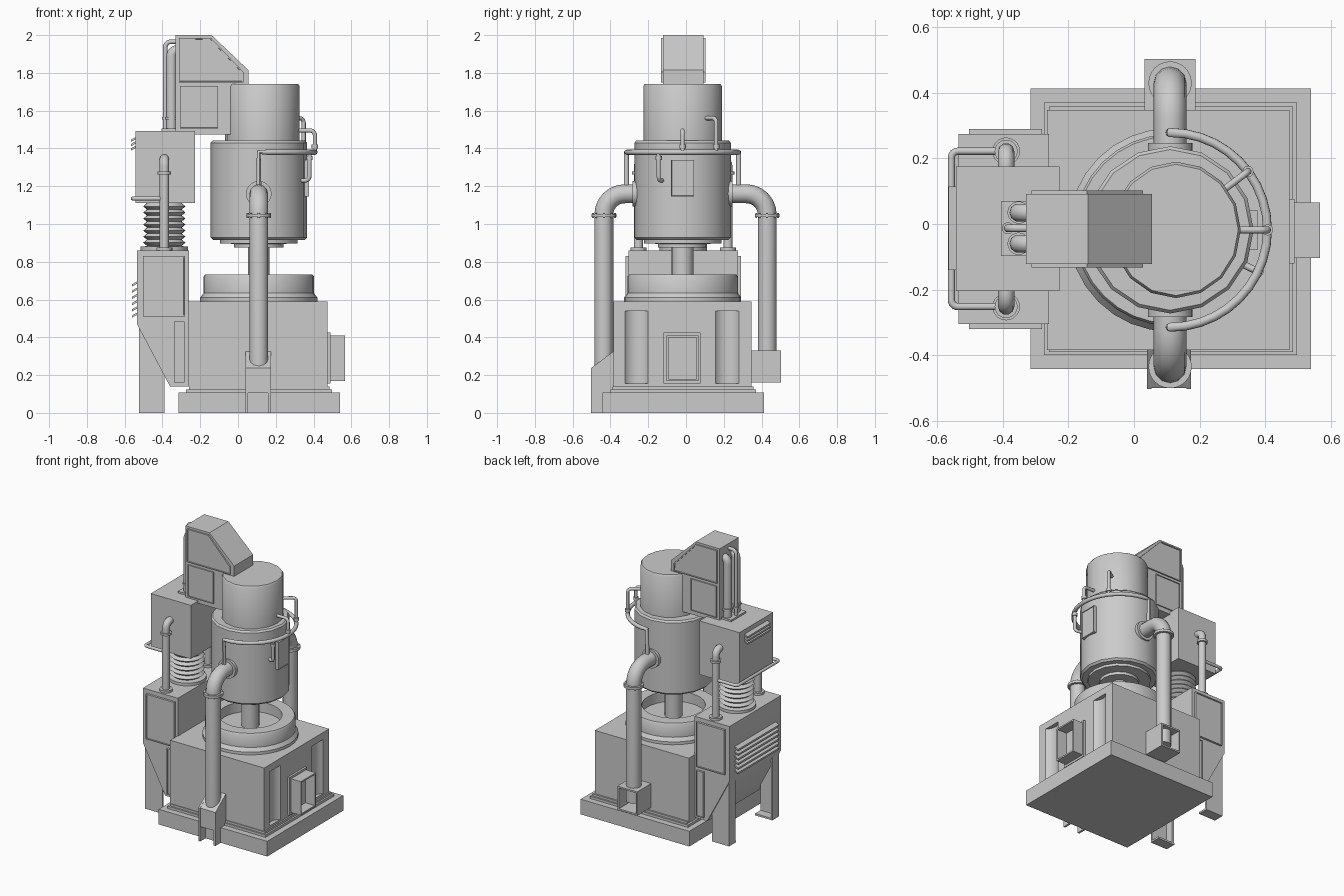
import bpy, bmesh, math
from mathutils import Vector

if "Cube" in bpy.data.objects:
    bpy.data.objects.remove(bpy.data.objects["Cube"])

CX, CY = 0.11, -0.018   # main column axis


def finish(name, bm, angle=35):
    bmesh.ops.recalc_face_normals(bm, faces=bm.faces)
    me = bpy.data.meshes.new(name)
    bm.to_mesh(me)
    bm.free()
    ob = bpy.data.objects.new(name, me)
    bpy.context.collection.objects.link(ob)
    smooth(ob, angle)
    return ob


def smooth(ob, angle=35):
    bpy.ops.object.select_all(action='DESELECT')
    ob.select_set(True)
    bpy.context.view_layer.objects.active = ob
    bpy.ops.object.shade_smooth_by_angle(angle=math.radians(angle))


def prism(name, pts, axis, a, b, inset=0, depth=0):
    """Extrude a 2D outline from a to b; optionally recess the end face at b."""
    place = {'x': lambda u, v, t: (t, u, v), 'y': lambda u, v, t: (u, t, v),
             'z': lambda u, v, t: (u, v, t)}[axis]
    bm = bmesh.new()
    lo = [bm.verts.new(place(u, v, a)) for u, v in pts]
    hi = [bm.verts.new(place(u, v, b)) for u, v in pts]
    bm.faces.new(lo)
    cap = bm.faces.new(hi)
    for i in range(len(pts)):
        j = (i + 1) % len(pts)
        bm.faces.new((lo[i], lo[j], hi[j], hi[i]))
    bmesh.ops.recalc_face_normals(bm, faces=bm.faces)
    if inset:
        bmesh.ops.inset_region(bm, faces=[cap], thickness=inset)
        bmesh.ops.inset_region(bm, faces=[cap], thickness=0.0005, depth=-depth)
    return finish(name, bm)


def rect(u0, u1, v0, v1):
    return [(u0, v0), (u1, v0), (u1, v1), (u0, v1)]


def box(name, x0, x1, y0, y1, z0, z1):
    return prism(name, rect(x0, x1, y0, y1), 'z', z0, z1)


def lathe(name, prof, loc, n=24, rot=(0, 0, 0), scale=(1, 1, 1)):
    bm = bmesh.new()
    rings = [[bm.verts.new((r * math.cos(2 * math.pi * k / n), r * math.sin(2 * math.pi * k / n), z))
              for k in range(n)] for r, z in prof]
    for p, q in zip(rings, rings[1:]):
        for k in range(n):
            bm.faces.new((p[k], p[(k + 1) % n], q[(k + 1) % n], q[k]))
    bm.faces.new(rings[0])
    bm.faces.new(rings[-1])
    ob = finish(name, bm)
    ob.location, ob.rotation_euler, ob.scale = loc, rot, scale
    return ob


def disc(name, r, h, loc, n=20, rot=(0, 0, 0)):
    return lathe(name, [(r, -h / 2), (r, h / 2)], loc, n, rot)


def tube(name, pts, r, bend=0.0, res=3):
    """Round pipe along a polyline with filleted corners."""
    pts = [Vector(p) for p in pts]
    path = [pts[0]]
    for p, c, q in zip(pts, pts[1:], pts[2:]):
        if bend:
            s, e = c + (p - c).normalized() * bend, c + (q - c).normalized() * bend
            m = s + e - c
            for k in range(7):
                t = k / 6 * math.pi / 2
                path.append(m + (s - m) * math.cos(t) + (e - m) * math.sin(t))
        else:
            path.append(c)
    path.append(pts[-1])
    cu = bpy.data.curves.new(name, 'CURVE')
    cu.dimensions = '3D'
    cu.bevel_depth, cu.bevel_resolution, cu.use_fill_caps = r, res, True
    sp = cu.splines.new('POLY')
    sp.points.add(len(path) - 1)
    for sp_pt, p in zip(sp.points, path):
        sp_pt.co = (*p, 1)
    ob = bpy.data.objects.new(name, cu)
    bpy.context.collection.objects.link(ob)
    bpy.ops.object.select_all(action='DESELECT')
    ob.select_set(True)
    bpy.context.view_layer.objects.active = ob
    bpy.ops.object.convert(target='MESH')
    smooth(bpy.context.view_layer.objects.active, 40)


# Plinth, steps and machine body
box("plinth", -0.315, 0.54, -0.443, 0.413, 0, 0.108)
box("step_lower", -0.275, 0.497, -0.40, 0.37, 0.108, 0.125)
box("step_upper", -0.26, 0.485, -0.39, 0.358, 0.125, 0.14)
body = box("body", -0.265, 0.475, -0.384, 0.347, 0.14, 0.59)

# Scooped recesses in the right face of the body
for y in (-0.262, 0.218):
    cut = lathe("recess_cutter", [(0.08, 0.155), (0.08, 0.54)], (0.525, y, 0), 32)
    cut.hide_render = True
    mod = body.modifiers.new("recess", 'BOOLEAN')
    mod.operation, mod.object, mod.solver = 'DIFFERENCE', cut, 'EXACT'
    bpy.context.view_layer.objects.active = body
    bpy.ops.object.modifier_apply(modifier=mod.name)
    bpy.data.objects.remove(cut)
smooth(body)

# Side duct on the right face
prism("side_duct_flange", rect(-0.12, 0.077, 0.155, 0.425), 'x', 0.47, 0.49)
prism("side_duct", rect(-0.103, 0.065, 0.17, 0.41), 'x', 0.48, 0.567, 0.014, 0.075)

# Collar ring, shaft and main drums
lathe("collar", [(0.31, 0.59), (0.31, 0.61), (0.292, 0.635), (0.292, 0.722), (0.285, 0.732),
                 (0.205, 0.732), (0.205, 0.66)], (CX, CY, 0), 32)
disc("shaft", 0.058, 0.29, (CX, CY, 0.785))
lathe("lower_drum", [(0.13, 0.875), (0.13, 0.895), (0.205, 0.897), (0.205, 0.915), (0.242, 0.915),
                     (0.255, 0.928), (0.255, 1.43), (0.245, 1.442)], (CX, CY, 0), 16)
lathe("upper_drum", [(0.208, 1.43), (0.208, 1.73), (0.2, 1.742)], (CX + 0.018, CY, 0), 16, scale=(0.95, 1, 1))
prism("drum_hatch", rect(-0.08, 0.042, 1.145, 1.34), 'x', 0.34, 0.376, 0.006, 0.004)

# Large side pipes with flanges and bolts
for side, y, z in (("front", -0.435, 0.2), ("back", 0.43, 0.22)):
    s = -1 if y < 0 else 1
    tube(side + "_main_pipe", [(CX, y, z), (CX, y, 1.16), (CX, CY + s * 0.2, 1.16)], 0.05, 0.11, 4)
    disc(side + "_pipe_flange", 0.066, 0.018, (CX, y, 1.045), 24)
    disc(side + "_drum_flange", 0.068, 0.03, (CX, CY + s * 0.25, 1.16), 20, (math.pi / 2, 0, 0))
    for k in range(8):
        a = math.pi * k / 4
        disc(side + "_bolt", 0.006, 0.026, (CX + 0.058 * math.cos(a), y + 0.058 * math.sin(a), 1.045), 6)

# Front pipe foot with two side cheeks, and open outlet box at the back
foot = [(-0.385, 0.105), (-0.5, 0.105), (-0.5, 0.237), (-0.385, 0.325)]
prism("front_pipe_foot", foot, 'x', 0.05, 0.165)
for x in (0.04, 0.16):
    prism("foot_cheek", [(-0.385, 0), (-0.503, 0)] + [(-0.503, 0.237), (-0.385, 0.325)], 'x', x, x + 0.014)
prism("back_outlet", rect(0.032, 0.188, 0.16, 0.33), 'y', 0.34, 0.503, 0.016, 0.14)

# Curved manifold pipe with branches
RR = 0.297
arc = [(CX + RR * math.sin(a), CY - RR * math.cos(a), 1.38) for a in
       [math.pi * k / 20 for k in range(21)]]
tube("manifold", [(*arc[0][:2], 1.18)] + arc + [(*arc[-1][:2], 1.18)], 0.014)


def branch(name, y, z, depth):
    x = CX + math.sqrt(RR ** 2 - (y - CY) ** 2)
    d = Vector((CX - x, CY - y, 0)).normalized() * depth
    tube(name, [(x, y, 1.38), (x, y, z), (x + d.x, y + d.y, z)], 0.011, 0.025)
    disc(name + "_collar", 0.017, 0.02, (x, y, 1.38 + (0.03 if z > 1.38 else -0.03)), 12)


branch("branch_middle", CY, 1.495, 0.11)
branch("branch_high", 0.16, 1.56, 0.12)
branch("branch_low", -0.145, 1.23, 0.07)

# Left cabinet with framed panels
prism("cabinet", [(-0.535, 0.86), (-0.535, 0.47), (-0.36, 0.14), (-0.26, 0.14), (-0.26, 0.86)],
      'y', -0.305, 0.275)
for y, s in ((-0.3, -1), (0.27, 1)):
    prism("cabinet_panel", rect(-0.503, -0.28, 0.51, 0.83), 'y', y, y + s * 0.02, 0.01, 0.006)
    prism("cabinet_strip", rect(-0.338, -0.282, 0.16, 0.485), 'y', y, y + s * 0.02, 0.006, 0.006)
    # Channel leg: web, flange and foot
    yo = y - s * 0.005
    prism("leg_web", rect(-0.525, -0.39, 0, 0.47), 'y', yo, yo - s * 0.014)
    prism("leg_flange", rect(-0.525, -0.511, 0, 0.48), 'y', yo, yo - s * 0.07)
    prism("leg_foot", rect(-0.525, -0.39, 0, 0.013), 'y', yo, yo - s * 0.075)


# Louvre slats on the back of the cabinet and upper housing
def slats(name, x, z0, n, step, y0, y1):
    for k in range(n):
        z = z0 + k * step
        prism(name, [(x + 0.01, z + 0.016), (x - 0.026, z - 0.004), (x - 0.026, z - 0.016), (x + 0.01, z + 0.004)],
              'y', y0, y1)


slats("cabinet_slat", -0.535, 0.52, 6, 0.033, -0.245, 0.215)
slats("housing_slat", -0.54, 1.405, 3, 0.023, -0.14, 0.115)

# Bellows between cabinet and upper housing
TX = -0.39
bell = [(0.125, 0.86), (0.125, 0.88), (0.11, 0.88)]
for k in range(7):
    z = 0.885 + k * 0.032
    bell += [(0.092, z), (0.112, z + 0.016)]
lathe("bellows", bell + [(0.092, 1.112)], (TX, -0.015, 0), 24)
box("upper_housing", -0.543, -0.228, -0.205, 0.175, 1.11, 1.492)

# Side pipes beside the tower and the rail linking them
for y, s in ((-0.252, -1), (0.222, 1)):
    tube("tower_pipe", [(TX, y, 0.85), (TX, y, 1.345), (TX, y - s * 0.075, 1.345)], 0.025, 0.04)
    for z, r in ((0.868, 0.042), (1.27, 0.035)):
        disc("tower_pipe_flange", r, 0.016, (TX, y, z))
tube("tower_rail", [(TX, -0.252, 1.135), (-0.557, -0.252, 1.135), (-0.557, 0.222, 1.135), (TX, 0.222, 1.135)],
     0.011, 0.02)

# Top hood with framed side panels
prism("hood", [(-0.33, 2.0), (-0.14, 2.0), (0.055, 1.815), (0.055, 1.742), (-0.03, 1.742), (-0.03, 1.475),
               (-0.33, 1.475)], 'y', -0.122, 0.092)
for y, s in ((-0.12, -1), (0.09, 1)):
    prism("hood_panel", [(-0.312, 1.985), (-0.143, 1.985), (0.028, 1.805), (0.028, 1.75), (-0.312, 1.75)],
          'y', y, y + s * 0.012, 0.008, 0.006)
    prism("hood_lower_panel", rect(-0.307, -0.105, 1.505, 1.73), 'y', y, y + s * 0.01, 0.006, 0.005)

# Pipes behind the hood
box("hood_pipe_plate", -0.405, -0.33, -0.098, 0.07, 1.49, 1.505)
for y in (0.035, -0.06):
    tube("hood_pipe", [(-0.352, y, 1.5), (-0.352, y, 1.92), (-0.3, y, 1.92)], 0.028, 0.035)
    disc("hood_pipe_collar", 0.034, 0.014, (-0.352, y, 1.56))
tube("hood_thin_pipe", [(-0.385, -0.013, 1.5), (-0.385, -0.013, 1.965), (-0.3, -0.013, 1.965)], 0.012, 0.03)
disc("hood_thin_collar", 0.018, 0.014, (-0.385, -0.013, 1.56))
